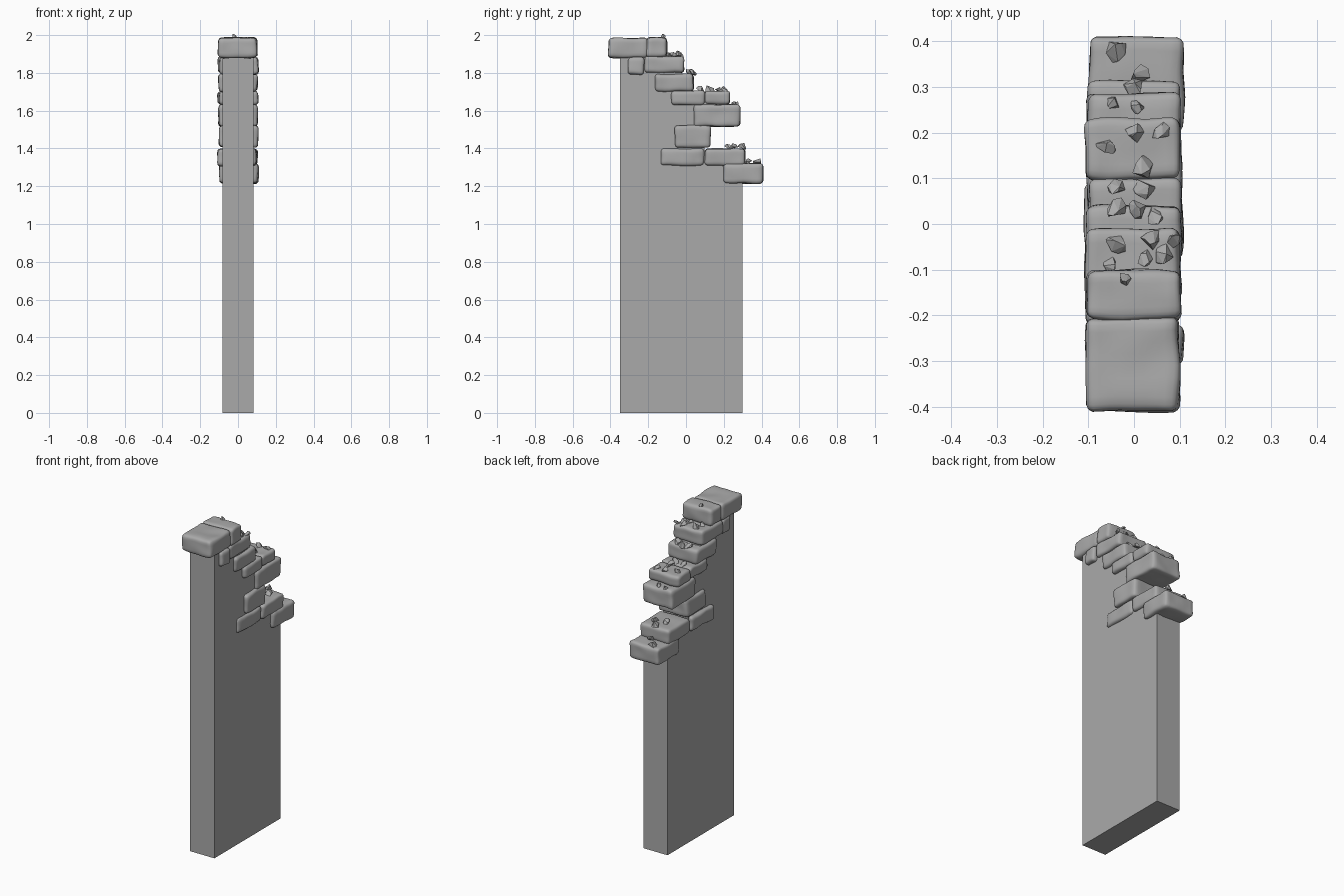
import bpy, bmesh, math, random
from mathutils import Vector, noise

if "Cube" in bpy.data.objects:
    bpy.data.objects.remove(bpy.data.objects["Cube"])
random.seed(4)


def make_material(name, grey):
    mat = bpy.data.materials.new(name)
    mat.use_nodes = True
    colour = (grey, grey, grey, 1)
    mat.diffuse_color = colour
    mat.node_tree.nodes["Principled BSDF"].inputs["Base Color"].default_value = colour
    return mat


stone = make_material("grey stone", 0.4)


def finish(bm, name, smooth):
    bmesh.ops.recalc_face_normals(bm, faces=bm.faces)
    for f in bm.faces:
        f.smooth = smooth
    mesh = bpy.data.meshes.new(name)
    bm.to_mesh(mesh)
    bm.free()
    mesh.materials.append(stone)
    obj = bpy.data.objects.new(name, mesh)
    bpy.context.collection.objects.link(obj)
    return obj


# Flat wall panel with a broken, stepped top hidden behind the bricks
def make_wall():
    outline = [(-.35, 0), (.30, 0), (.30, 1.25), (.27, 1.34), (.10, 1.38),
               (.09, 1.52), (.17, 1.57), (.15, 1.66), (.02, 1.68),
               (0, 1.76), (-.05, 1.84), (-.13, 1.86), (-.13, 1.91), (-.35, 1.91)]
    bm = bmesh.new()
    face = bm.faces.new([bm.verts.new((-.083, y, z)) for y, z in outline])
    ext = bmesh.ops.extrude_face_region(bm, geom=[face])
    moved = [v for v in ext["geom"] if isinstance(v, bmesh.types.BMVert)]
    bmesh.ops.translate(bm, verts=moved, vec=(.166, 0, 0))
    finish(bm, "wall_panel", False)


# Rounded, slightly worn stone brick
def make_brick(name, y0, y1, z0, z1, x0=-.1, x1=.1, radius=.02):
    centre = Vector((x0 + x1, y0 + y1, z0 + z1)) / 2
    half = Vector((x1 - x0, y1 - y0, z1 - z0)) / 2
    bm = bmesh.new()
    bmesh.ops.create_cube(bm, size=2)
    bmesh.ops.subdivide_edges(bm, edges=bm.edges, cuts=11, use_grid_fill=True)
    for v in bm.verts:
        # crowd the grid towards the edges, then round them off
        p = Vector([math.sin(c * math.pi / 2) * h for c, h in zip(v.co, half)])
        core = Vector([max(r - h, min(h - r, c))
                       for c, h, r in zip(p, half, [radius] * 3)])
        p = core + (p - core).normalized() * radius
        wear = noise.noise_vector((p + centre * 3) * 13)
        v.co = centre + p + wear * .006
    finish(bm, name, True)


# Faceted rubble chip resting on a ledge
def make_chip(name, x, y, z, size):
    bm = bmesh.new()
    for i in range(9):
        a = i * 2.4 + random.uniform(-.4, .4)
        h = (i % 3) / 2
        r = size * (1 - .45 * h) * random.uniform(.75, 1.1)
        bm.verts.new((r * math.cos(a) * .85, r * math.sin(a), size * h * random.uniform(.8, 1.1)))
    hull = bmesh.ops.convex_hull(bm, input=bm.verts)
    spare = {g for g in hull["geom_interior"] + hull["geom_unused"]
             if isinstance(g, bmesh.types.BMVert)}
    bmesh.ops.delete(bm, geom=list(spare), context="VERTS")
    turn = random.uniform(0, math.tau)
    obj = finish(bm, name, False)
    obj.location = (x, y, z)
    obj.rotation_euler = (random.uniform(-.2, .2), random.uniform(-.2, .2), turn)


make_wall()

# Bricks: y start, y end, bottom, top
bricks = [
    ("cap_brick_front", -.41, -.206, 1.88, 1.985),
    ("cap_brick_back", -.21, -.10, 1.885, 1.988),
    ("header_brick", -.31, -.22, 1.79, 1.885),
    ("upper_step_brick", -.22, -.01, 1.80, 1.89),
    ("second_step_brick", -.165, .04, 1.70, 1.795),
    ("third_inner_brick", -.08, .10, 1.63, 1.705),
    ("third_step_brick", .098, .23, 1.632, 1.705),
    ("overhang_brick", .04, .285, 1.515, 1.632),
    ("recessed_brick", -.06, .13, 1.405, 1.522),
    ("lower_inner_brick", -.135, .096, 1.308, 1.40),
    ("lower_step_brick", .098, .315, 1.308, 1.40),
    ("bottom_brick", .197, .41, 1.215, 1.32),
]
for i, b in enumerate(bricks):
    shift = (i % 3 - 1) * .004
    make_brick(*b, x0=-.103 + shift, x1=.103 + shift)

# Rubble per ledge: ledge height, then x, y, size of each chip
rubble = {
    1.983: [(-.02, -.12, .021)],
    1.885: [(-.035, -.045, .031), (.035, -.035, .027), (.09, -.035, .023),
            (.025, -.075, .024), (.065, -.07, .026), (-.05, -.092, .022)],
    1.790: [(-.04, .03, .03), (.01, .028, .026), (.045, .01, .028)],
    1.700: [(-.04, .078, .026), (.022, .07, .032), (.015, .125, .034),
            (-.058, .168, .025), (0, .2, .026), (.058, .2, .024)],
    1.626: [(-.045, .263, .022), (.005, .255, .021)],
    1.396: [(-.03, .225, .03), (.04, .25, .03), (0, .295, .03)],
    1.316: [(-.037, .378, .03), (.012, .335, .032)],
}
for ledge, chips in rubble.items():
    for x, y, size in chips:
        make_chip("rubble_chip", x, y, ledge, size)
